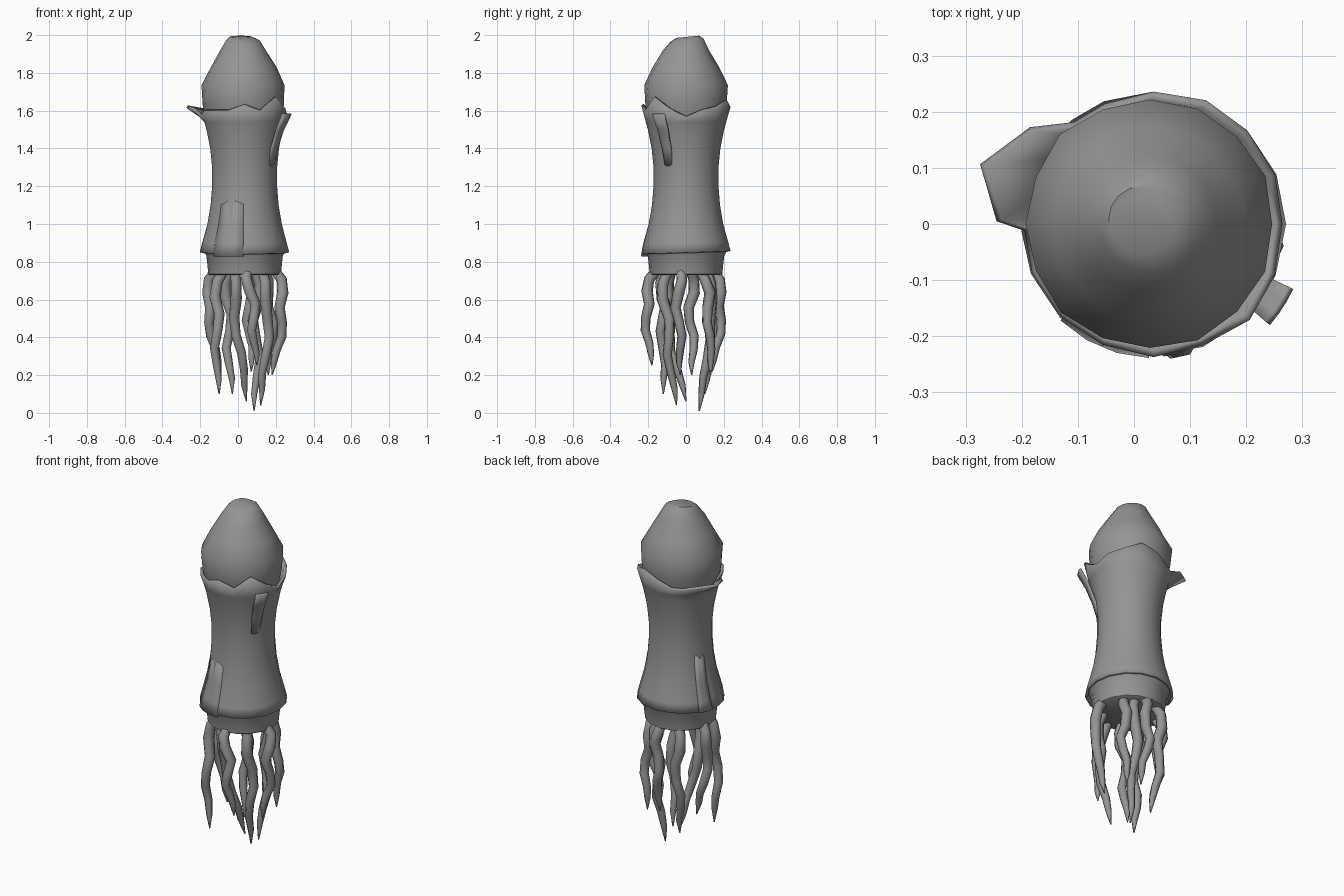
import bpy, bmesh, math, random
from mathutils import Vector

cube = bpy.data.objects.get("Cube")
if cube:
    bpy.data.objects.remove(cube)

random.seed(4)
CX = 0.035
SEGMENTS = 16

grey = bpy.data.materials.new("plain grey")
grey.use_nodes = True
colour = (0.3, 0.3, 0.3, 1)
grey.diffuse_color = colour
grey.node_tree.nodes["Principled BSDF"].inputs["Base Color"].default_value = colour


def polar(angle, radius, z, cx=CX, cy=0.0):
    a = math.radians(angle)
    return Vector((cx + radius * math.cos(a), cy + radius * math.sin(a), z))


def loft(name, rows, closed=True, caps=True, thickness=0.0, sharp=50):
    """Skin a list of equal-length point rows, running upward and anticlockwise."""
    bm = bmesh.new()
    grid = [[bm.verts.new(p) for p in row] for row in rows]
    count = len(rows[0])
    for low, high in zip(grid, grid[1:]):
        for i in range(count if closed else count - 1):
            j = (i + 1) % count
            bm.faces.new((low[i], low[j], high[j], high[i]))
    if closed and caps:
        bm.faces.new(grid[0][::-1])
        bm.faces.new(grid[-1])
        bmesh.ops.recalc_face_normals(bm, faces=bm.faces)
    mesh = bpy.data.meshes.new(name)
    bm.to_mesh(mesh)
    bm.free()
    obj = bpy.data.objects.new(name, mesh)
    bpy.context.collection.objects.link(obj)
    mesh.materials.append(grey)
    if thickness:
        mod = obj.modifiers.new("thickness", 'SOLIDIFY')
        mod.thickness = thickness
        mod.offset = -1
    bpy.ops.object.select_all(action='DESELECT')
    bpy.context.view_layer.objects.active = obj
    obj.select_set(True)
    bpy.ops.object.shade_smooth_by_angle(angle=math.radians(sharp))


def ring(radius, z, cx=CX, cy=0.0, tilt=0.0, jitter=0.0):
    points = []
    for i in range(SEGMENTS):
        r = radius * (1 + random.uniform(-jitter, jitter))
        p = polar(360 * i / SEGMENTS, r, z, cx, cy)
        p.z += tilt * (p.y - cy)
        points.append(p)
    return points


# Sheath: waisted sleeve with a flared skirt, a wavy rim and a bent-out leaf
sheath = [(0.85, 0.236), (0.9, 0.223), (1.0, 0.197), (1.1, 0.18), (1.2, 0.172),
          (1.3, 0.172), (1.4, 0.182), (1.5, 0.202), (1.54, 0.213), (1.62, 0.236)]
rim = {0: 1.565, 22: 1.6, 45: 1.62, 67: 1.65, 90: 1.62, 112: 1.58, 128: 1.575,
       142: 1.6, 161: 1.615, 179: 1.605, 183: 1.575, 202: 1.6, 225: 1.6,
       247: 1.6, 270: 1.63, 292: 1.6, 315: 1.67, 337: 1.61}
leaf_reach = {142: 0.28, 161: 0.327, 179: 0.28}


def sheath_radius(z):
    for (z0, r0), (z1, r1) in zip(sheath, sheath[1:]):
        if z <= z1:
            return r0 + (r1 - r0) * (z - z0) / (z1 - z0)


rows = []
for z, r in sheath[:-1]:
    row = [polar(a, r, z) for a in rim]
    if z < 1:
        for p in row:
            p.z += 0.03 * p.y
    rows.append(row)
rows.append([polar(a, leaf_reach.get(a, 0.236 + 0.12 * (z - 1.62)), z)
             for a, z in rim.items()])
loft("sheath", rows, thickness=0.016, caps=False)

# Head: faceted bulb with a blunt, slightly tilted crown
loft("head", [ring(0.15, 1.42), ring(0.19, 1.52, 0.03), ring(0.215, 1.63, 0.028),
              ring(0.222, 1.735, 0.028, jitter=0.02),
              ring(0.174, 1.83, 0.028, jitter=0.02),
              ring(0.122, 1.92, 0.027, jitter=0.02),
              ring(0.089, 1.972, 0.026, 0.003, 0.12),
              ring(0.06, 1.991, 0.015, 0.008, 0.1)], sharp=40)

# Collar below the skirt
loft("collar", [ring(0.185, 0.73), ring(0.192, 0.735), ring(0.202, 0.83),
                ring(0.222, 0.87)], sharp=40)


# Loose strips: narrow plates that follow the sheath and lift off it
def strip(name, start, end, levels, thickness=0.012):
    rows = []
    for z, lift in levels:
        rows.append([polar(start + (end - start) * k / 3, sheath_radius(max(z, 0.85)) + lift, z)
                     for k in range(4)])
    loft(name, rows, closed=False, thickness=thickness)


strip("shoulder_strip", -41, -25, [(1.3, -0.004), (1.4, 0.012), (1.5, 0.03), (1.58, 0.05)])
strip("front_skirt_strip", -134, -92, [(0.83, 0.003), (0.9, 0.003), (1.0, 0.001), (1.17, -0.008)])
strip("side_skirt_strip", 150, 170, [(0.85, 0.005), (0.9, 0.005), (1.0, 0.003), (1.2, -0.006)])

# Tentacles: tapered, kinked tubes. Root angle, root distance, tip x, tip y, tip z
tentacles = [
    (215, 0.13, -0.1, -0.12, 0.1), (172, 0.155, -0.09, 0.03, 0.2),
    (120, 0.14, -0.03, 0.1, 0.1), (245, 0.12, 0.045, 0.0, 0.06),
    (65, 0.12, 0.085, 0.07, 0.01), (315, 0.13, 0.12, -0.05, 0.04),
    (38, 0.12, 0.16, 0.13, 0.2), (275, 0.15, 0.1, -0.18, 0.25),
    (350, 0.155, 0.18, -0.03, 0.2), (85, 0.14, 0.07, 0.14, 0.22)]
shape = [(0, 0.027), (0.1, 0.029), (0.22, 0.031), (0.36, 0.029), (0.5, 0.026),
         (0.63, 0.025), (0.76, 0.022), (0.88, 0.017), (1, 0.003)]

for n, (angle, distance, *tip) in enumerate(tentacles):
    root, tip = polar(angle, distance, 0.76), Vector(tip)
    outward = polar(angle, 1, 0, 0)
    sideways = polar(angle + 90, 1, 0, 0)
    phase = random.uniform(0, 6)
    path = []
    for t, _ in shape:
        swell = math.sin(math.pi * t ** 0.65)
        wave = 0.022 * swell * math.sin(11 * t + phase)
        kink = 0.014 * swell * math.sin(13 * t)
        path.append(root.lerp(tip, t) + sideways * wave
                    + outward * (0.05 * swell * distance / 0.15 + kink))
    rows = []
    for i, (centre, (_, radius)) in enumerate(zip(path, shape)):
        along = (path[min(i + 1, len(path) - 1)] - path[max(i - 1, 0)]).normalized()
        u = along.cross(Vector((0, 1, 0))).normalized()
        v = along.cross(u)
        rows.append([centre + radius * (u * math.cos(k * math.tau / 7) + v * math.sin(k * math.tau / 7))
                     for k in range(7)])
    loft(f"tentacle_{n + 1}", rows, sharp=60)
